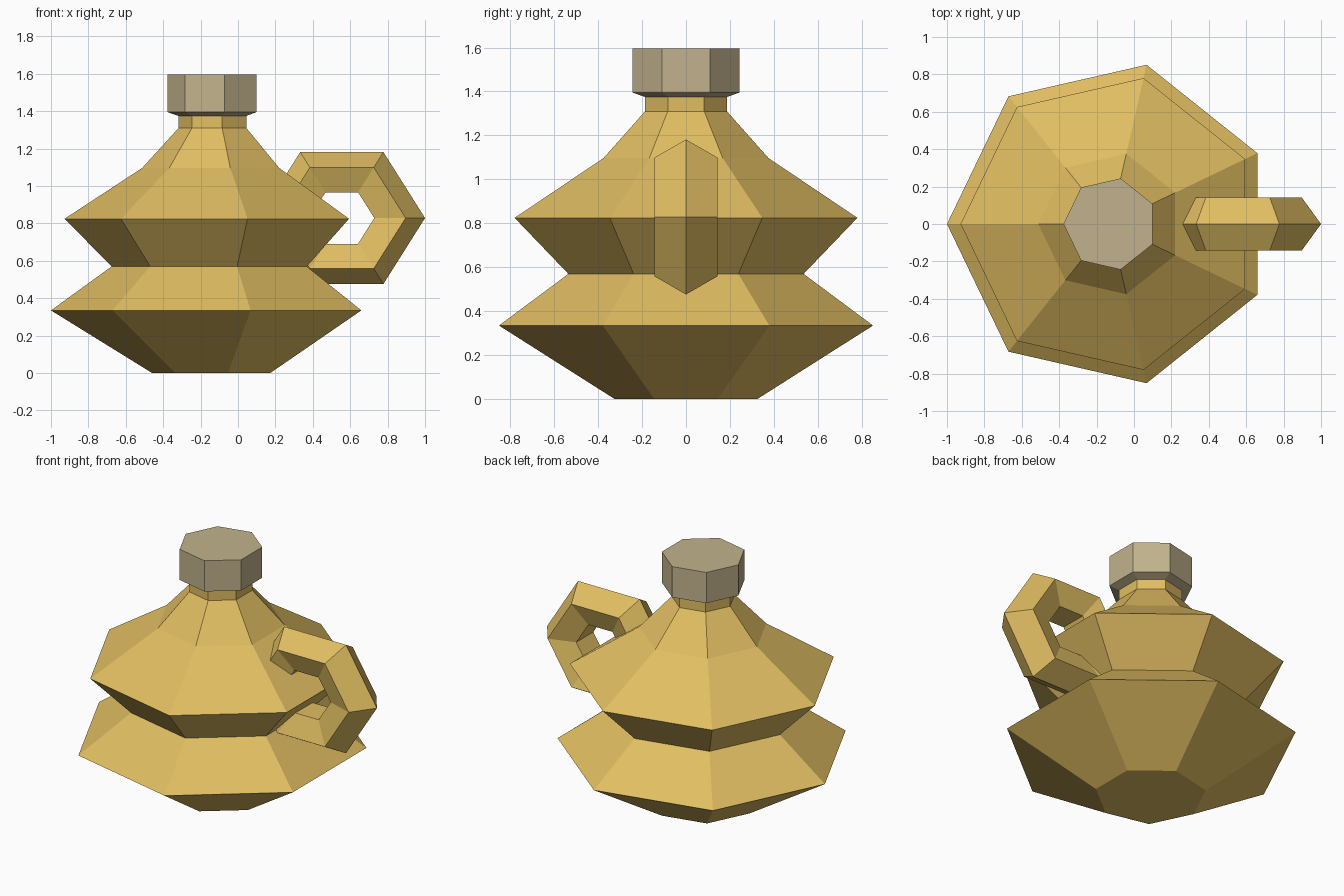
import bpy
import bmesh
from math import sin, cos, pi

cube = bpy.data.objects.get("Cube")
if cube:
    bpy.data.objects.remove(cube, do_unlink=True)

SIDES = 7
AXIS_X = -0.127


def make_material(name, color):
    mat = bpy.data.materials.new(name)
    mat.use_nodes = True
    mat.diffuse_color = color
    mat.node_tree.nodes["Principled BSDF"].inputs["Base Color"].default_value = color
    return mat


def finish(bm, name, mat):
    bmesh.ops.recalc_face_normals(bm, faces=bm.faces)
    mesh = bpy.data.meshes.new(name)
    bm.to_mesh(mesh)
    bm.free()
    mesh.materials.append(mat)
    obj = bpy.data.objects.new(name, mesh)
    bpy.context.collection.objects.link(obj)
    return obj


def bridge(bm, a, b):
    n = len(a)
    for i in range(n):
        j = (i + 1) % n
        bm.faces.new((a[i], a[j], b[j], b[i]))


def lathe(name, profile, mat):
    """Seven-sided turned solid from (radius, height) pairs, a corner facing -x."""
    bm = bmesh.new()
    rings = []
    for r, z in profile:
        angles = [pi + 2 * pi * k / SIDES for k in range(SIDES)]
        rings.append([bm.verts.new((r * cos(a), r * sin(a), z)) for a in angles])
    for low, high in zip(rings, rings[1:]):
        bridge(bm, low, high)
    bm.faces.new(rings[0])
    bm.faces.new(rings[-1])
    obj = finish(bm, name, mat)
    obj.location.x = AXIS_X
    return obj


def ring_handle(name, major, minor, segments, sides, mat):
    """Upright faceted ring in the xz plane with a ridge along its outside."""
    bm = bmesh.new()
    rings = []
    for k in range(segments):
        a = 2 * pi * k / segments
        ring = []
        for s in range(sides):
            b = 2 * pi * s / sides
            r = major + minor * cos(b)
            ring.append(bm.verts.new((r * cos(a), minor * sin(b), r * sin(a))))
        rings.append(ring)
    for k in range(segments):
        bridge(bm, rings[k], rings[(k + 1) % segments])
    return finish(bm, name, mat)


gold = make_material("gold", (0.753, 0.515, 0.122, 1))
stopper = make_material("dull beige", (0.54, 0.45, 0.266, 1))

# Two-tiered flask body with a short neck
lathe("flask_body", [(0.332, 0), (0.873, 0.335), (0.549, 0.57), (0.8, 0.825),
                     (0.385, 1.097), (0.191, 1.31), (0.191, 1.376)], gold)

# Stopper with a sloped underside
lathe("stopper", [(0.191, 1.375), (0.25, 1.395), (0.25, 1.595)], stopper)

# Ring handle, partly sunk into the body
handle = ring_handle("handle", 0.295, 0.15, 6, 5, gold)
handle.location = (0.555, 0, 0.829)
handle.scale.z = 0.915
